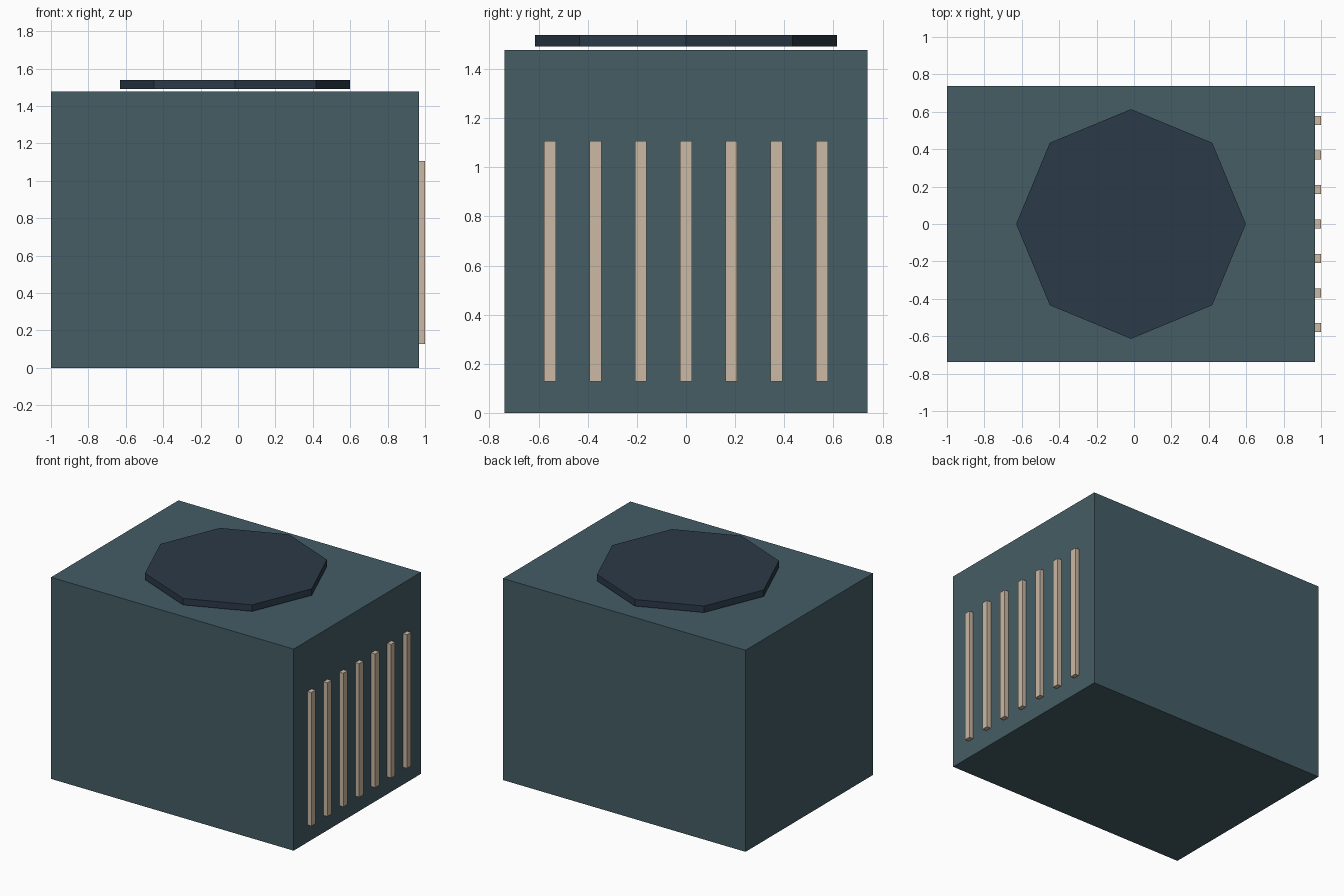
import bpy
import math

if "Cube" in bpy.data.objects:
    bpy.data.objects.remove(bpy.data.objects["Cube"])


def material(name, rgb):
    mat = bpy.data.materials.new(name)
    mat.diffuse_color = (*rgb, 1.0)
    mat.use_nodes = True
    mat.node_tree.nodes["Principled BSDF"].inputs["Base Color"].default_value = mat.diffuse_color
    return mat


def box(name, x, y, z, mat):
    """Box from (min, max) pairs on each axis."""
    centre = [(a + b) / 2 for a, b in (x, y, z)]
    bpy.ops.mesh.primitive_cube_add(size=1, location=centre)
    ob = bpy.context.object
    ob.name = name
    ob.scale = [b - a for a, b in (x, y, z)]
    bpy.ops.object.transform_apply(location=False, rotation=False, scale=True)
    ob.data.materials.append(mat)
    return ob


body_mat = material("body_teal", (0.058, 0.109, 0.130))
fan_mat = material("fan_navy", (0.024, 0.042, 0.065))
slat_mat = material("slat_beige", (0.597, 0.479, 0.371))

# Main housing
box("housing", (-1.0, 0.968), (-0.738, 0.738), (0.0, 1.478), body_mat)

# Octagonal fan cover, hovering just above the housing
bpy.ops.mesh.primitive_cylinder_add(
    vertices=8, radius=0.614, depth=0.048, location=(-0.016, 0, 1.515))
cover = bpy.context.object
cover.name = "fan_cover"
cover.data.materials.append(fan_mat)

# Row of vent slats on the right side
for i in range(7):
    y = (i - 3) * 0.1845
    box(f"vent_slat_{i + 1}", (0.95, 1.0), (y - 0.024, y + 0.024),
        (0.127, 1.107), slat_mat)
